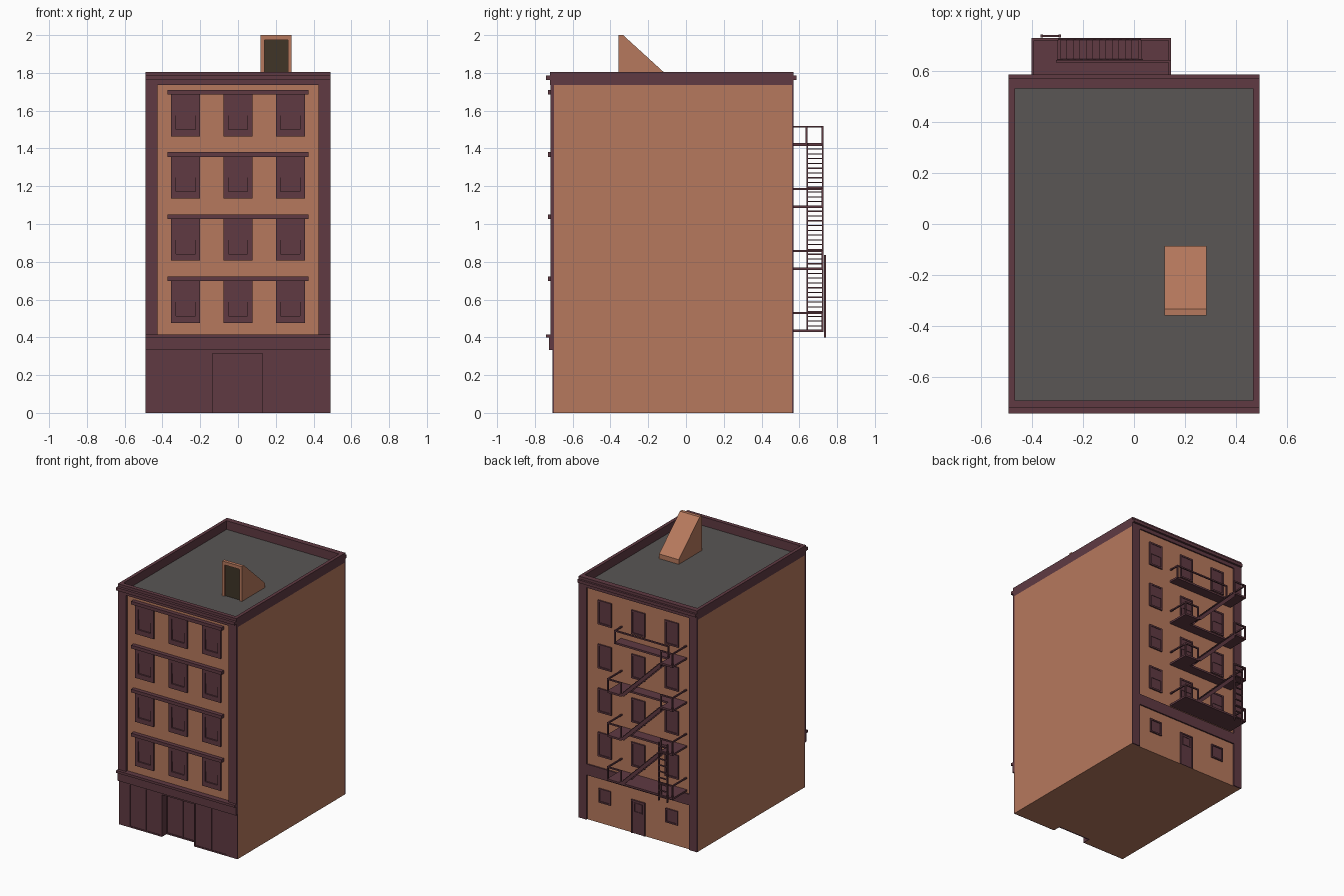
import bpy, bmesh
from mathutils import Vector

if "Cube" in bpy.data.objects:
    bpy.data.objects.remove(bpy.data.objects["Cube"])


def material(name, rgb):
    m = bpy.data.materials.new(name)
    m.diffuse_color = (*rgb, 1)
    m.use_nodes = True
    m.node_tree.nodes["Principled BSDF"].inputs["Base Color"].default_value = m.diffuse_color
    return m


BRICK = material("brick", (0.47, 0.19, 0.11))
TRIM = material("maroon_trim", (0.115, 0.042, 0.055))
ROOF = material("roof_grey", (0.10, 0.093, 0.09))
DOOR = material("dark_door", (0.05, 0.035, 0.02))


class Part:
    """Collects boxes, bars and prisms into one named object."""

    def __init__(self, name, mat):
        self.name, self.mat, self.bm = name, mat, bmesh.new()

    def prism(self, pts, vec):
        f = self.bm.faces.new([self.bm.verts.new(p) for p in pts])
        r = bmesh.ops.extrude_face_region(self.bm, geom=[f], use_keep_orig=True)
        vs = [g for g in r["geom"] if isinstance(g, bmesh.types.BMVert)]
        bmesh.ops.translate(self.bm, verts=vs, vec=vec)

    def box(self, x0, x1, y0, y1, z0, z1):
        self.prism([(x0, y0, z0), (x1, y0, z0), (x1, y1, z0), (x0, y1, z0)], (0, 0, z1 - z0))

    def ring(self, x0, x1, z0, z1, y0, y1, wx, wb, wt):
        """Upright rectangular frame in the xz plane."""
        self.box(x0, x0 + wx, y0, y1, z0, z1)
        self.box(x1 - wx, x1, y0, y1, z0, z1)
        self.box(x0 + wx, x1 - wx, y0, y1, z1 - wt, z1)
        if wb:
            self.box(x0 + wx, x1 - wx, y0, y1, z0, z0 + wb)

    def bar(self, a, b, t=0.01):
        """Axis-aligned square bar from a to b."""
        lo = [min(p, q) - t / 2 for p, q in zip(a, b)]
        hi = [max(p, q) + t / 2 for p, q in zip(a, b)]
        self.box(lo[0], hi[0], lo[1], hi[1], lo[2], hi[2])

    def done(self):
        bmesh.ops.recalc_face_normals(self.bm, faces=self.bm.faces)
        me = bpy.data.meshes.new(self.name)
        self.bm.to_mesh(me)
        self.bm.free()
        me.materials.append(self.mat)
        ob = bpy.data.objects.new(self.name, me)
        bpy.context.collection.objects.link(ob)


W, YF, YB = 0.49, -0.70, 0.56
COLS = (-0.277, 0, 0.277)
FLOORS = [0.59 + 0.329 * i for i in range(4)]

# brick body, with the shop entrance notched into the ground floor
p = Part("brick_body", BRICK)
foot = [(-W, YF), (-0.14, YF), (-0.14, YF + 0.06), (0.135, YF + 0.06),
        (0.135, YF), (W, YF), (W, YB), (-W, YB)]
p.prism([(x, y, 0) for x, y in foot], (0, 0, 0.32))
p.box(-W, W, YF, YB, 0.32, 1.735)
p.done()

# flat roof
p = Part("roof", ROOF)
p.box(-0.467, 0.467, -0.692, 0.532, 1.725, 1.74)
p.done()

# parapet walls and front/back cornices
p = Part("parapet", TRIM)
for s in (-1, 1):
    p.box(min(s * W, s * 0.465), max(s * W, s * 0.465), -0.72, 0.57, 1.735, 1.805)
p.box(-0.465, 0.465, -0.72, -0.69, 1.735, 1.805)
p.box(-0.465, 0.465, 0.53, 0.57, 1.735, 1.805)
p.done()
p = Part("cornices", TRIM)
p.box(-W, W, -0.74, -0.715, 1.762, 1.785)
p.box(-W, W, 0.565, 0.585, 1.762, 1.785)
p.done()

# corner pilasters
p = Part("pilasters", TRIM)
for x0, x1 in ((-W, -0.425), (0.425, W)):
    p.box(x0, x1, YF - 0.018, YF, 0.41, 1.74)
    p.box(x0, x1, YB, YB + 0.01, 0, 1.74)
p.done()

# belt courses above the ground floor
p = Part("belt_courses", TRIM)
p.box(-W, W, -0.725, YF, 0.334, 0.40)
p.box(-W, W, -0.74, YF, 0.398, 0.416)
p.box(-0.425, 0.425, YB, YB + 0.01, 0.334, 0.416)
p.done()

# shopfront: facing, show windows and recessed double door
p = Part("shopfront", TRIM)
yo = YF - 0.006
p.box(-0.14, 0.135, yo, YF + 0.06, 0.315, 0.334)
for x0, x1, a, b in ((-W, -0.14, -0.405, -0.14), (0.135, W, 0.135, 0.405)):
    p.box(x0, x1, yo + 0.004, YF, 0, 0.334)
    p.box(min(x0, a), max(x0, a), yo, YF, 0, 0.334) if a != x0 else None
    p.box(min(x1, b), max(x1, b), yo, YF, 0, 0.334) if b != x1 else None
    m = (a + b) / 2
    for u, v in ((a, m), (m, b)):
        p.ring(u, v, 0, 0.334, yo, YF, 0.005, 0.01, 0.014)
for x in (-0.14, 0.130):
    p.box(x, x + 0.005, yo, YF + 0.06, 0, 0.32)
yd = YF + 0.06
p.box(-0.135, 0.13, yd - 0.006, yd, 0, 0.318)
for u, v in ((-0.135, -0.0025), (-0.0025, 0.13)):
    p.ring(u, v, 0, 0.318, yd - 0.012, yd, 0.005, 0.01, 0.03)
p.done()

# front windows: frame, sashes and one lintel per floor
p = Part("front_windows", TRIM)
for z in FLOORS:
    for x in COLS:
        p.ring(x - 0.077, x + 0.077, z - 0.113, z + 0.113, YF - 0.013, YF, 0.026, 0.036, 0.036)
        p.box(x - 0.053, x + 0.053, YF - 0.003, YF, z - 0.08, z + 0.08)
        p.box(x - 0.051, x + 0.051, YF - 0.007, YF, z - 0.003, z + 0.078)
    p.box(-0.373, 0.373, YF - 0.03, YF, z + 0.108, z + 0.132)
p.done()

# back windows, small ground floor windows and service door
p = Part("back_windows", TRIM)
for z in FLOORS:
    for x in COLS:
        p.ring(x - 0.056, x + 0.056, z - 0.09, z + 0.09, YB, YB + 0.01, 0.012, 0.012, 0.012)
        p.box(x - 0.045, x + 0.045, YB, YB + 0.003, z - 0.08, z + 0.08)
        p.box(x - 0.045, x + 0.045, YB, YB + 0.006, z, z + 0.08)
for x in (COLS[0], COLS[2]):
    p.ring(x - 0.05, x + 0.05, 0.155, 0.26, YB, YB + 0.01, 0.01, 0.01, 0.01)
    p.box(x - 0.042, x + 0.042, YB, YB + 0.003, 0.16, 0.252)
p.done()
p = Part("back_door", TRIM)
p.ring(-0.056, 0.056, 0, 0.25, YB, YB + 0.01, 0.01, 0, 0.01)
p.box(-0.048, 0.048, YB, YB + 0.004, 0, 0.242)
p.ring(-0.035, 0.035, 0.16, 0.23, YB, YB + 0.008, 0.006, 0.006, 0.006)
p.done()

# roof stair bulkhead with door
p = Part("roof_bulkhead", BRICK)
p.prism([(0.12, -0.343, 1.73), (0.12, -0.343, 2.0), (0.12, -0.333, 2.0),
         (0.12, -0.086, 1.775), (0.12, -0.086, 1.73)], (0.163, 0, 0))
p.ring(0.12, 0.283, 1.73, 2.0, -0.358, -0.343, 0.019, 0, 0.025)
p.done()
p = Part("roof_door", DOOR)
p.box(0.139, 0.264, -0.347, -0.343, 1.74, 1.975)
p.done()

# fire escape platforms, with stair openings above the lowest one
XL, XR, XA, XB = -0.40, 0.145, -0.30, 0.03
YM, YE = 0.637, 0.728
LEVELS = [0.435 + 0.329 * i for i in range(4)]
p = Part("fire_escape_platforms", TRIM)
for i, z in enumerate(LEVELS):
    z0, z1 = z - 0.008, z + 0.006
    p.box(XL, XR, YB, YM, z0, z1)
    p.box(XL, XA, YM, YE, z0, z1)
    if i < 3:
        p.box(XB, XR, YM, YE, z0, z1)
    if i == 0:
        p.box(XA, XB, YM, YE, z0, z1)
p.done()

# fire escape railings
p = Part("fire_escape_railings", TRIM)
e = 0.005
for i, z in enumerate(LEVELS):
    t = z + 0.093
    if i == 3:
        path = [(XL + e, YB), (XL + e, YE - e), (XA, YE - e), None,
                (XA, YM), (XR - e, YM), (XR - e, YB)]
    else:
        path = [(XL + e, YB), (XL + e, YE - e), (XA, YE - e), None,
                (XB, YE - e), (XR - e, YE - e), (XR - e, YB)]
    for a, b in zip(path, path[1:]):
        if a and b:
            p.bar((*a, t), (*b, t))
    for c in path:
        if c and c[1] > YB:
            p.bar((*c, z), (*c, t))
p.done()

# three stair flights, all rising towards -x
p = Part("fire_escape_stairs", TRIM)
for z in LEVELS[:3]:
    for y in (YM, YE - 0.008):
        p.prism([(XB + 0.01, y, z), (XB - 0.025, y, z), (XA, y, z + 0.30), (XA, y, z + 0.335)],
                (0, 0.008, 0))
    n = 13
    for k in range(1, n):
        x, h = XB + (XA - XB) * k / n, z + 0.329 * k / n
        p.box(x - 0.013, x + 0.013, YM + 0.008, YE - 0.008, h - 0.003, h + 0.003)
p.done()

# drop ladder
p = Part("drop_ladder", TRIM)
for x in (-0.36, -0.29):
    p.bar((x, 0.735, 0.405), (x, 0.735, 0.83))
for k in range(9):
    z = 0.43 + 0.047 * k
    p.bar((-0.36, 0.735, z), (-0.29, 0.735, z), 0.008)
p.done()
